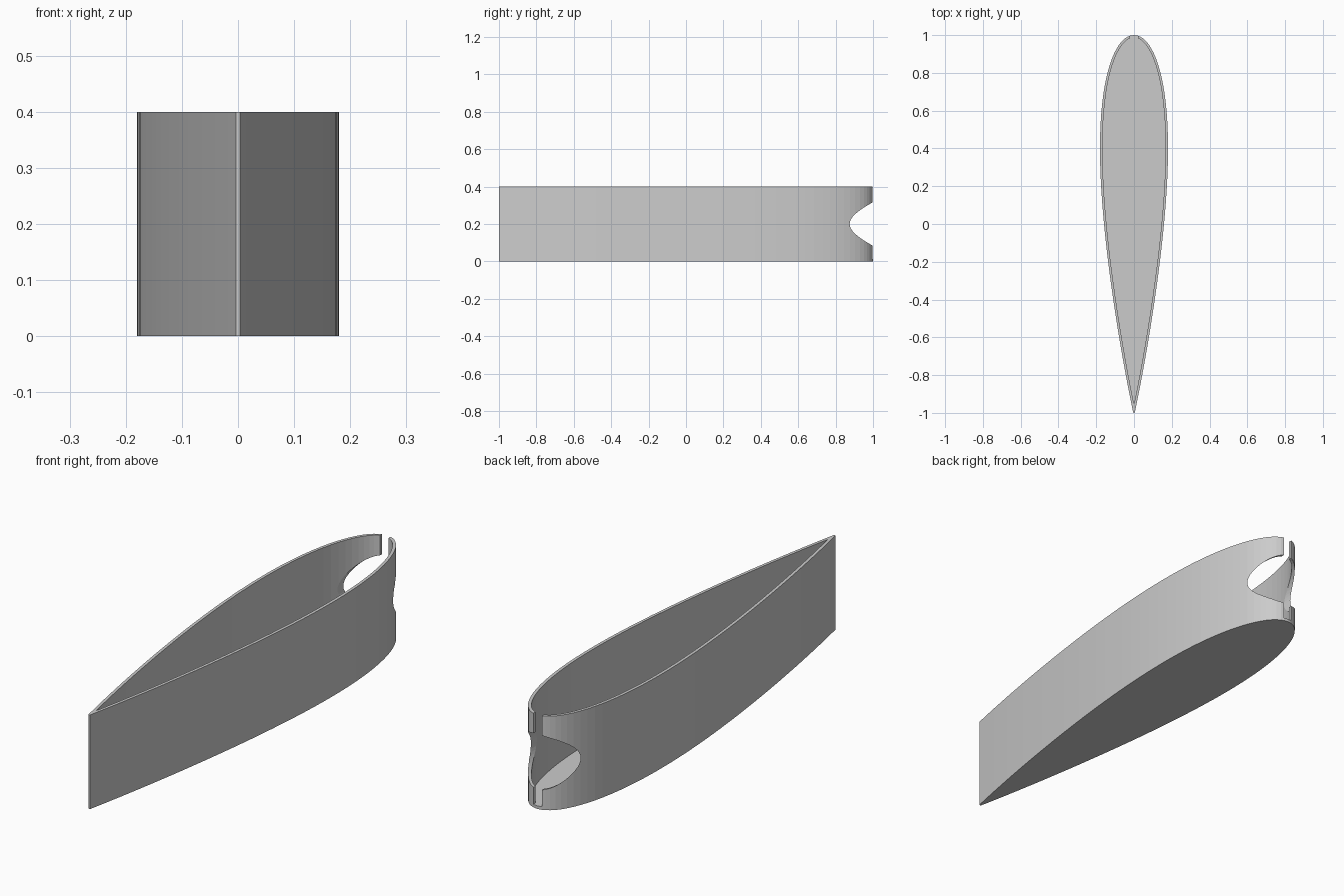
import bpy, bmesh, math
from mathutils import Vector

if "Cube" in bpy.data.objects:
    bpy.data.objects.remove(bpy.data.objects["Cube"], do_unlink=True)

CHORD, HEIGHT, WALL, STEPS = 2.0, 0.4, 0.013, 50
HOLE_RADIUS, SLIT_WIDTH = 0.117, 0.04

grey = bpy.data.materials.new("plain grey")
grey.use_nodes = True
grey.diffuse_color = (0.6, 0.6, 0.6, 1)
grey.node_tree.nodes["Principled BSDF"].inputs["Base Color"].default_value = (0.6, 0.6, 0.6, 1)


def half_width(c):
    """Symmetric foil, 18 percent thick, with a blunt tail."""
    return 0.9 * CHORD * (0.2969 * math.sqrt(c) - 0.126 * c - 0.3516 * c**2
                          + 0.2843 * c**3 - 0.1015 * c**4)


def foil_side():
    """Half outline from the rounded nose (+y) to the tail (-y)."""
    cs = [(1 - math.cos(math.pi * i / STEPS)) / 2 for i in range(STEPS + 1)]
    return [Vector((half_width(c), CHORD * (0.5 - c))) for c in cs]


def inset_side(side, distance):
    """Move the half outline inward and close it where it meets the centre."""
    result = [Vector((0, side[0].y - distance))]
    for before, p, after in zip(side, side[1:], side[2:]):
        along = (after - before).normalized()
        q = p + Vector((along.y, -along.x)) * distance
        if q.x <= 0:
            last = result[-1]
            result.append(last.lerp(q, last.x / (last.x - q.x)))
            break
        result.append(q)
    result[-1].x = 0
    return result


def mirrored(side):
    return side + [Vector((-p.x, p.y)) for p in reversed(side) if p.x > 1e-6]


def make_object(name, bm):
    bmesh.ops.recalc_face_normals(bm, faces=bm.faces)
    mesh = bpy.data.meshes.new(name)
    bm.to_mesh(mesh)
    bm.free()
    mesh.materials.append(grey)
    obj = bpy.data.objects.new(name, mesh)
    bpy.context.collection.objects.link(obj)
    return obj


def prism(name, outline, bottom, top):
    bm = bmesh.new()
    face = bm.faces.new([bm.verts.new((p.x, p.y, bottom)) for p in outline])
    extruded = bmesh.ops.extrude_face_region(bm, geom=[face], use_keep_orig=True)
    verts = [g for g in extruded["geom"] if isinstance(g, bmesh.types.BMVert)]
    bmesh.ops.translate(bm, verts=verts, vec=(0, 0, top - bottom))
    return make_object(name, bm)


# Foil-shaped tray body
side = foil_side()
body = prism("foil_tray", mirrored(side), 0, HEIGHT)

# Hollow above the floor
hollow = prism("hollow_cutter", mirrored(inset_side(side, WALL)), WALL, HEIGHT + 0.1)

# Narrow slit through the nose wall
w = SLIT_WIDTH / 2
slit = prism("slit_cutter", [Vector(p) for p in ((-w, 0.9), (w, 0.9), (w, 1.1), (-w, 1.1))],
             WALL, HEIGHT + 0.1)

# Round hole through the nose
ring = [Vector((HOLE_RADIUS * math.cos(a), HOLE_RADIUS * math.sin(a)))
        for a in (math.tau * i / 64 for i in range(64))]
hole = prism("hole_cutter", ring, -1.1, -0.6)
hole.rotation_euler.x = math.pi / 2
hole.location.z = HEIGHT / 2

cutters = (hollow, slit, hole)
for cutter in cutters:
    cutter.hide_render = True
    mod = body.modifiers.new(cutter.name, 'BOOLEAN')
    mod.operation, mod.solver, mod.object = 'DIFFERENCE', 'EXACT', cutter

# Bake the cuts and drop the cutters
bpy.context.view_layer.update()
graph = bpy.context.evaluated_depsgraph_get()
finished = bpy.data.meshes.new_from_object(body.evaluated_get(graph))
body.modifiers.clear()
body.data = finished
for cutter in cutters:
    bpy.data.objects.remove(cutter, do_unlink=True)
